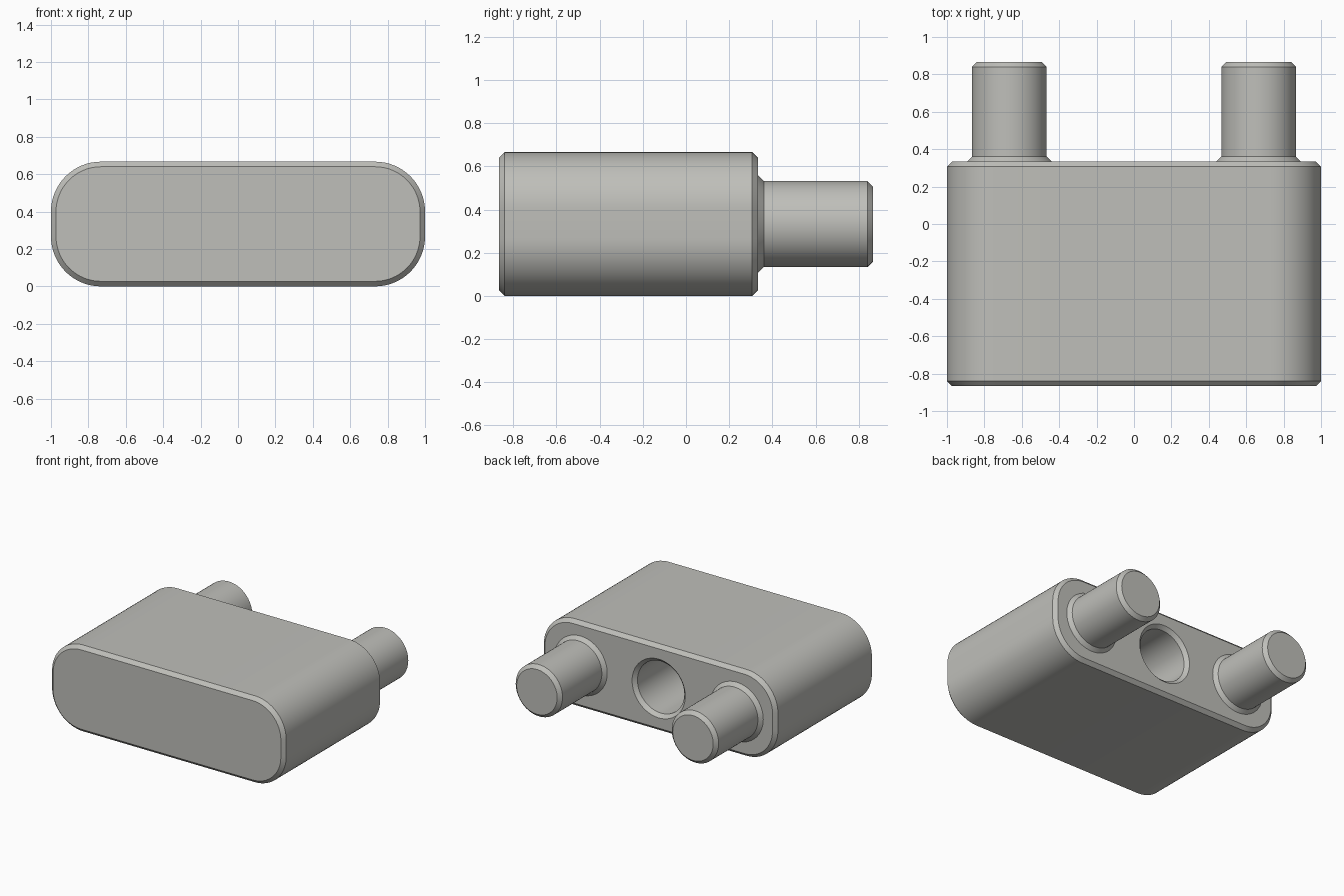
import bpy, bmesh, math

if "Cube" in bpy.data.objects:
    bpy.data.objects.remove(bpy.data.objects["Cube"])

MID_Z = 1 / 3              # height of the centre line
BACK, FRONT, TIP = 1 / 3, -0.867, 0.867
CH = 0.027                 # chamfer width

grey = bpy.data.materials.new("warm grey")
grey.diffuse_color = (0.52, 0.52, 0.49, 1)
grey.use_nodes = True
grey.node_tree.nodes["Principled BSDF"].inputs["Base Color"].default_value = grey.diffuse_color


def rounded_rect(inset, steps=16):
    """Rounded rectangle outline in x and z, shrunk by inset."""
    r = 0.267 - inset
    pts = []
    for i, (sx, sz) in enumerate([(1, 1), (-1, 1), (-1, -1), (1, -1)]):
        for k in range(steps + 1):
            a = math.pi / 2 * (i + k / steps)
            pts.append((sx * (1 - 0.267) + r * math.cos(a),
                        sz * (MID_Z - 0.267) + r * math.sin(a)))
    return pts


def circle(r, n=64):
    return [(r * math.cos(2 * math.pi * k / n), r * math.sin(2 * math.pi * k / n))
            for k in range(n)]


def loft(name, sections, x=0, cap_start=True):
    """Skin a list of (y, outline) sections into a solid along y."""
    bm = bmesh.new()
    rings = [[bm.verts.new((px + x, y, pz + MID_Z)) for px, pz in outline]
             for y, outline in sections]
    for a, b in zip(rings, rings[1:]):
        for i in range(len(a)):
            j = (i + 1) % len(a)
            bm.faces.new((a[i], a[j], b[j], b[i]))
    if cap_start:
        bm.faces.new(rings[0])
    bm.faces.new(rings[-1])
    bmesh.ops.recalc_face_normals(bm, faces=bm.faces)
    mesh = bpy.data.meshes.new(name)
    bm.to_mesh(mesh)
    bm.free()
    mesh.materials.append(grey)
    ob = bpy.data.objects.new(name, mesh)
    bpy.context.collection.objects.link(ob)
    return ob


def select_only(ob):
    bpy.ops.object.select_all(action='DESELECT')
    ob.select_set(True)
    bpy.context.view_layer.objects.active = ob


# Chamfered block with rounded sides
body = loft("body", [(FRONT, rounded_rect(CH)), (FRONT + CH, rounded_rect(0)),
                     (BACK - CH, rounded_rect(0)), (BACK, rounded_rect(CH))])

# Blind hole with a chamfered mouth in the back face
cutter = loft("hole_cutter", [(BACK - 0.6, circle(0.2)), (BACK - CH, circle(0.2)),
                              (BACK, circle(0.2 + CH)), (BACK + 0.1, circle(0.2 + CH))])
cut = body.modifiers.new("hole", 'BOOLEAN')
cut.operation, cut.solver, cut.object = 'DIFFERENCE', 'EXACT', cutter
select_only(body)
bpy.ops.object.modifier_apply(modifier=cut.name)
bpy.data.objects.remove(cutter)

# Two pins with a flared foot and chamfered tip
parts = [body]
for side, x in (("left", -2 / 3), ("right", 2 / 3)):
    parts.append(loft(side + "_pin", [
        (BACK, circle(0.2 + CH)), (BACK + CH, circle(0.2)),
        (TIP - CH, circle(0.2)), (TIP, circle(0.2 - CH))], x, cap_start=False))

for ob in parts:
    select_only(ob)
    bpy.ops.object.shade_smooth_by_angle(angle=math.radians(30))
